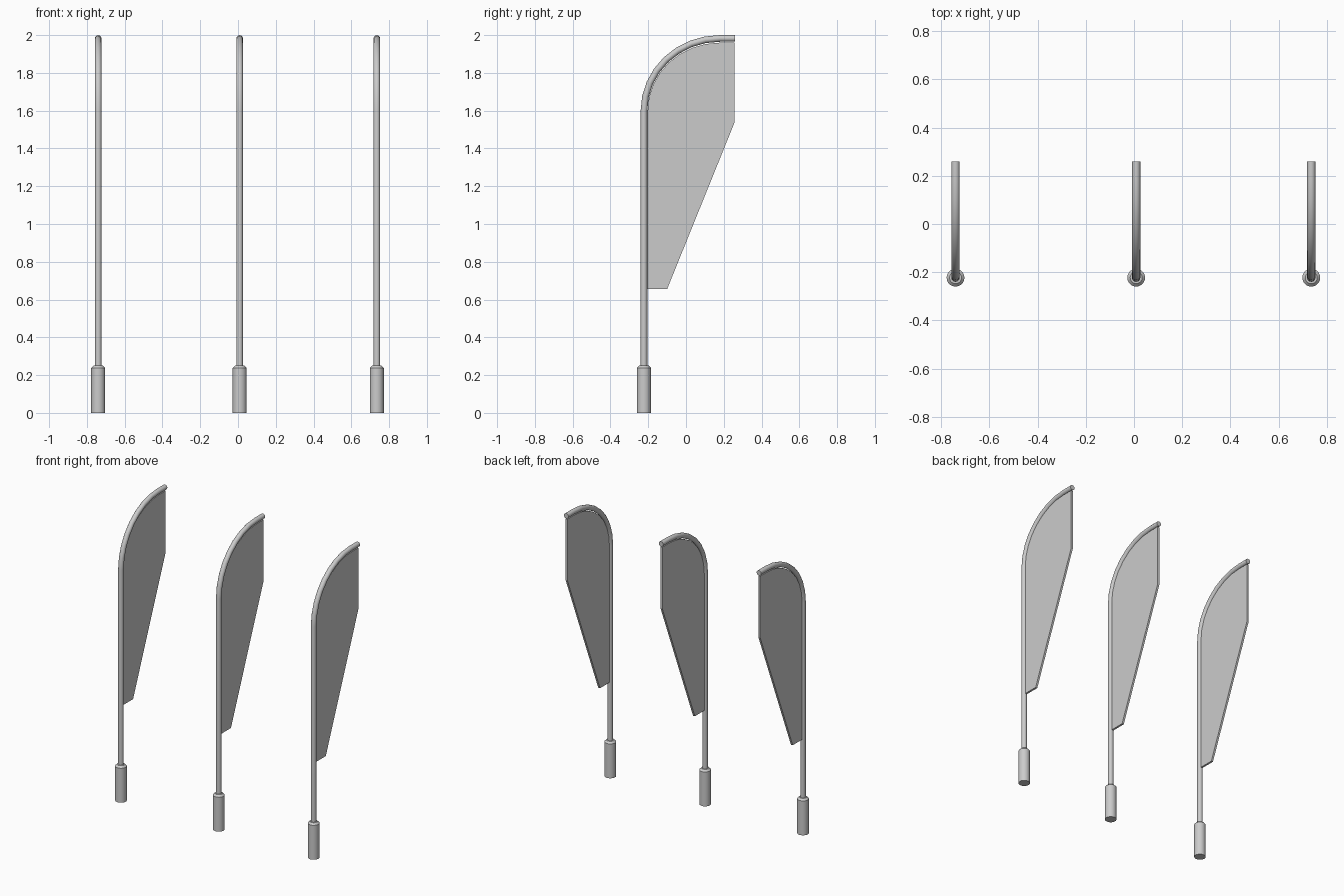
import bpy, bmesh
from math import sin, cos, pi

if "Cube" in bpy.data.objects:
    bpy.data.objects.remove(bpy.data.objects["Cube"])

POLE_Y, TIP_Y, POLE_R = -0.2225, 0.26, 0.0175
BEND_Y, BEND_Z = 0.18, 1.6
FLAG_T = 0.014


def bend(a, b, n=8):
    """Quarter ellipse from the upright part to the level tip."""
    return [(BEND_Y - a * cos(pi / 2 * i / n), BEND_Z + b * sin(pi / 2 * i / n))
            for i in range(n + 1)]


def finish(ob):
    bpy.ops.object.select_all(action='DESELECT')
    ob.select_set(True)
    bpy.context.view_layer.objects.active = ob
    if ob.type == 'CURVE':
        bpy.ops.object.convert(target='MESH')
    bpy.ops.object.shade_smooth_by_angle(angle=0.6)


def pole(x):
    path = [(POLE_Y, 0.2)] + bend(BEND_Y - POLE_Y, 0.3825) + [(TIP_Y, 1.9825)]
    cu = bpy.data.curves.new("pole", 'CURVE')
    cu.dimensions = '3D'
    cu.bevel_depth = POLE_R
    cu.bevel_resolution = 4
    cu.use_fill_caps = True
    sp = cu.splines.new('POLY')
    sp.points.add(len(path) - 1)
    for p, (y, z) in zip(sp.points, path):
        p.co = (x, y, z, 1)
    ob = bpy.data.objects.new("pole", cu)
    bpy.context.collection.objects.link(ob)
    finish(ob)


def base(x):
    # socket cylinder with a chamfered top rim
    bpy.ops.mesh.primitive_cylinder_add(vertices=20, radius=0.037, depth=0.25,
                                        location=(x, POLE_Y, 0.125))
    ob = bpy.context.object
    ob.name = "base_socket"
    bm = bmesh.new()
    bm.from_mesh(ob.data)
    rim = [e for e in bm.edges if all(v.co.z > 0 for v in e.verts)]
    bmesh.ops.bevel(bm, geom=rim, offset=0.012, segments=1, affect='EDGES')
    bm.to_mesh(ob.data)
    bm.free()
    finish(ob)


def flag(x):
    # flat banner following the pole with a narrow gap
    outline = [(-0.203, 0.655)] + bend(BEND_Y + 0.203, 0.36)
    outline += [(0.256, 1.96), (0.256, 1.535), (-0.1, 0.655)]
    bm = bmesh.new()
    face = bm.faces.new([bm.verts.new((x - FLAG_T / 2, y, z)) for y, z in outline])
    ext = bmesh.ops.extrude_face_region(bm, geom=[face], use_keep_orig=True)
    verts = [g for g in ext['geom'] if isinstance(g, bmesh.types.BMVert)]
    bmesh.ops.translate(bm, verts=verts, vec=(FLAG_T, 0, 0))
    bmesh.ops.recalc_face_normals(bm, faces=bm.faces)
    me = bpy.data.meshes.new("flag")
    bm.to_mesh(me)
    bm.free()
    bpy.context.collection.objects.link(bpy.data.objects.new("flag", me))


for x in (-0.74, 0.009, 0.735):
    base(x)
    pole(x)
    flag(x)
